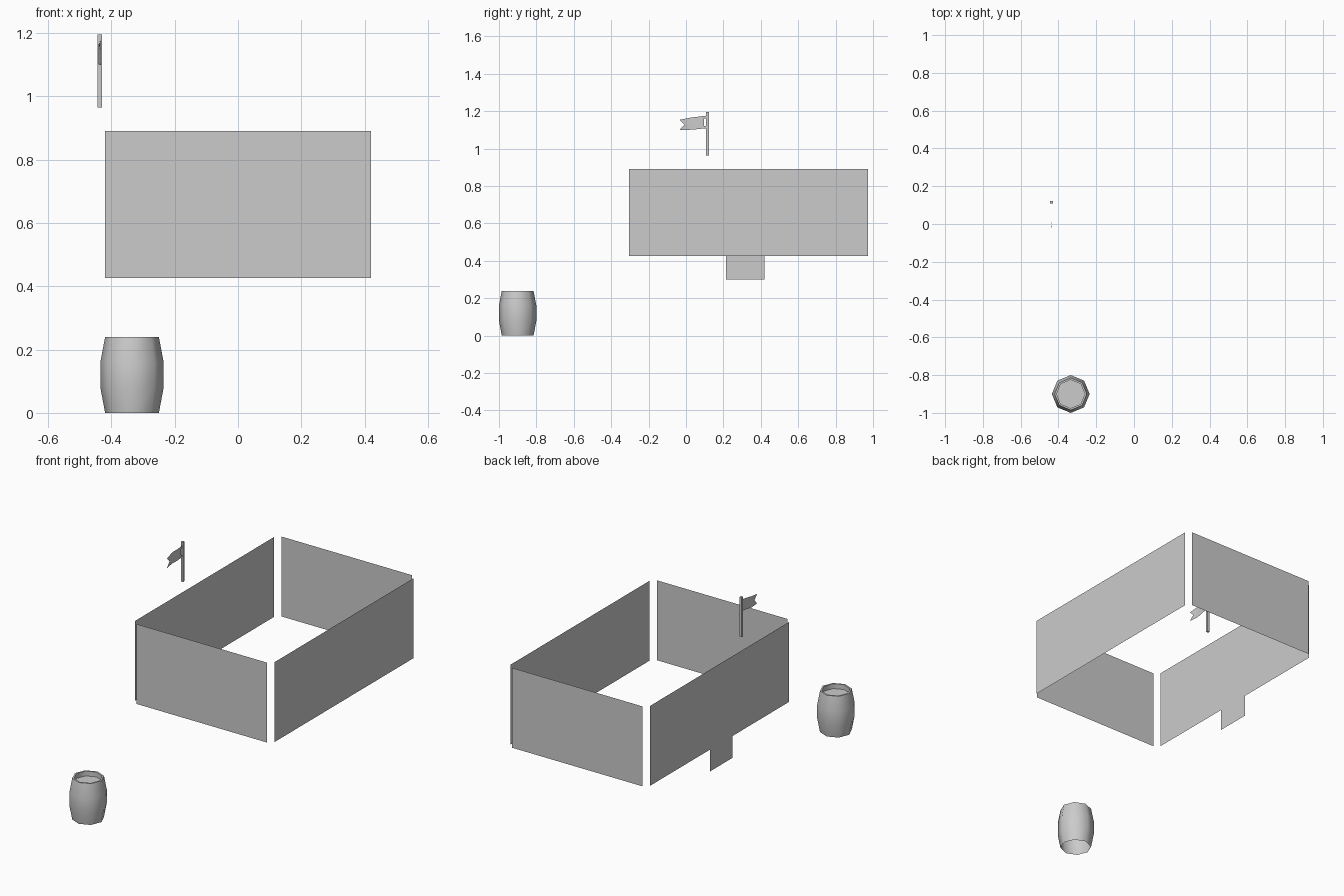
import bpy, bmesh
from math import sin, cos, pi, radians

if "Cube" in bpy.data.objects:
    bpy.data.objects.remove(bpy.data.objects["Cube"])


def make(name, verts, faces, smooth=None):
    me = bpy.data.meshes.new(name)
    me.from_pydata(verts, [], faces)
    ob = bpy.data.objects.new(name, me)
    bpy.context.collection.objects.link(ob)
    if smooth:
        bpy.ops.object.select_all(action='DESELECT')
        ob.select_set(True)
        bpy.context.view_layer.objects.active = ob
        bpy.ops.object.shade_smooth_by_angle(angle=radians(smooth))
    return ob


def sheet(name, pts):
    # single flat polygon from its outline
    return make(name, pts, [tuple(range(len(pts)))])


Z0, Z1 = 0.426, 0.891        # wall bottom and top
X, Y0, Y1 = 0.449, -0.333, 1.0  # wall planes
HX, S0, S1 = 0.42, -0.305, 0.972  # wall ends

# Front and back walls
sheet("front_wall", [(-HX, Y0, Z0), (HX, Y0, Z0), (HX, Y0, Z1), (-HX, Y0, Z1)])
sheet("back_wall", [(HX, Y1, Z0), (-HX, Y1, Z0), (-HX, Y1, Z1), (HX, Y1, Z1)])

# Right wall, and left wall with a tab hanging below it
sheet("right_wall", [(X, S0, Z0), (X, S1, Z0), (X, S1, Z1), (X, S0, Z1)])
tab = [(0.42, Z0), (0.42, 0.299), (0.214, 0.299), (0.214, Z0)]
sheet("left_wall", [(-X, y, z) for y, z in
                    [(S1, Z0)] + tab + [(S0, Z0), (S0, Z1), (S1, Z1)]])

# Barrel: eight-sided bulging staves, rim and recessed lid
profile = [(0.085, 0), (0.1, 0.08), (0.1, 0.16), (0.085, 0.24),
           (0.075, 0.24), (0.075, 0.212)]
N = 8
verts = [(-0.335 + r * cos(2 * pi * i / N), -0.9 + r * sin(2 * pi * i / N), z)
         for r, z in profile for i in range(N)]
faces = [(k * N + i, k * N + (i + 1) % N, (k + 1) * N + (i + 1) % N, (k + 1) * N + i)
         for k in range(len(profile) - 1) for i in range(N)]
faces.append(tuple(range((len(profile) - 1) * N, len(profile) * N)))
make("barrel", verts, faces, smooth=50)

# Flag pole
bm = bmesh.new()
bmesh.ops.create_cube(bm, size=1)
bmesh.ops.scale(bm, vec=(0.014, 0.014, 0.231), verts=bm.verts)
bmesh.ops.translate(bm, vec=(-0.437, 0.115, 1.08), verts=bm.verts)
pole = make("flag_pole", [], [])
bm.to_mesh(pole.data)
bm.free()

# Swallow-tailed flag, slightly waved, tied at top and bottom
rows = [  # y along top/bottom, y along middle, top, upper mid, lower mid, bottom
    (0.110, 0.110, 1.175, 1.160, 1.122, 1.108),
    (0.096, 0.096, 1.175, 1.160, 1.122, 1.108),
    (0.060, 0.060, 1.170, 1.157, 1.119, 1.104),
    (0.025, 0.025, 1.166, 1.147, 1.117, 1.101),
    (-0.035, -0.008, 1.154, 1.128, 1.128, 1.099)]
verts = []
for yo, ym, a, b, c, d in rows:
    for y, z in ((yo, a), (ym, b), (ym, c), (yo, d)):
        verts.append((-0.437 + 0.004 * sin((0.11 - y) * 2 * pi / 0.11), y, z))
faces = [(4 * k + j, 4 * k + j + 1, 4 * k + j + 5, 4 * k + j + 4)
         for k in range(4) for j in range(3)
         if (k, j) not in ((0, 1), (3, 1))]
faces.append((13, 14, 17))
make("flag_cloth", verts, faces, smooth=40)
